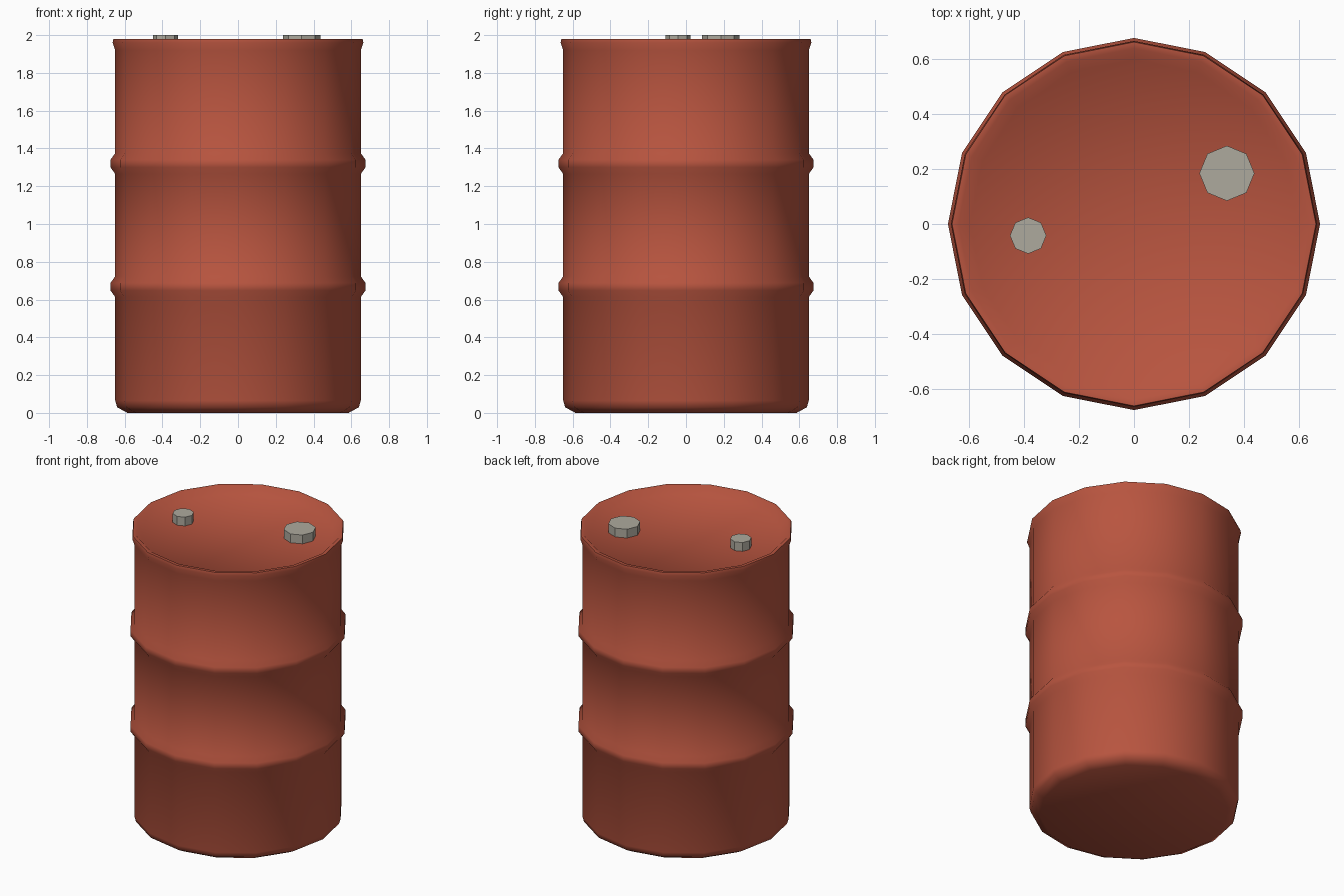
import bpy, bmesh, math

if "Cube" in bpy.data.objects:
    bpy.data.objects.remove(bpy.data.objects["Cube"])


def material(name, rgb):
    m = bpy.data.materials.new(name)
    m.diffuse_color = (*rgb, 1)
    m.use_nodes = True
    m.node_tree.nodes["Principled BSDF"].inputs["Base Color"].default_value = m.diffuse_color
    return m


def lathe(name, profile, sides, mat=None, center=(0, 0), smooth=None):
    """Spin an (radius, z) profile round z and cap both ends with a fan."""
    bm = bmesh.new()
    rings = []
    for r, z in profile:
        rings.append([bm.verts.new((r * math.cos(2 * math.pi * i / sides),
                                    r * math.sin(2 * math.pi * i / sides), z))
                      for i in range(sides)])
    for a, b in zip(rings, rings[1:]):
        for i in range(sides):
            j = (i + 1) % sides
            bm.faces.new((a[i], a[j], b[j], b[i]))
    for ring, z in ((rings[0], profile[0][1]), (rings[-1], profile[-1][1])):
        c = bm.verts.new((0, 0, z))
        for i in range(sides):
            bm.faces.new((ring[i], ring[(i + 1) % sides], c))
    bmesh.ops.recalc_face_normals(bm, faces=bm.faces)
    me = bpy.data.meshes.new(name)
    bm.to_mesh(me)
    bm.free()
    ob = bpy.data.objects.new(name, me)
    bpy.context.collection.objects.link(ob)
    ob.location = (*center, 0)
    if mat:
        me.materials.append(mat)
    if smooth:
        bpy.ops.object.select_all(action='DESELECT')
        ob.select_set(True)
        bpy.context.view_layer.objects.active = ob
        bpy.ops.object.shade_smooth_by_angle(angle=math.radians(smooth))
    return ob


R, RIB = 0.65, 0.675


def rib(z):
    return [(R, z - 0.055), (RIB, z - 0.02), (RIB, z + 0.02), (R, z + 0.055)]


# Drum shell: chamfered base, two ribs, flared rim and recessed lid
shell = ([(0.585, 0), (0.64, 0.03), (R, 0.065)] + rib(0.668) + rib(1.32) +
         [(R, 1.92), (0.664, 1.96), (0.66, 1.98), (0.637, 1.98), (0.595, 1.94)])
lathe("drum_shell", shell, 16, material("red_paint", (0.48, 0.09, 0.05)), smooth=48)

# Filler caps on the lid
steel = material("cap_metal", (0.42, 0.40, 0.34))
for name, r, pos in (("large_cap", 0.1, (0.337, 0.184)),
                     ("small_cap", 0.066, (-0.384, -0.042))):
    lathe(name, [(r, 1.935), (r, 2.0)], 8, steel, pos)
